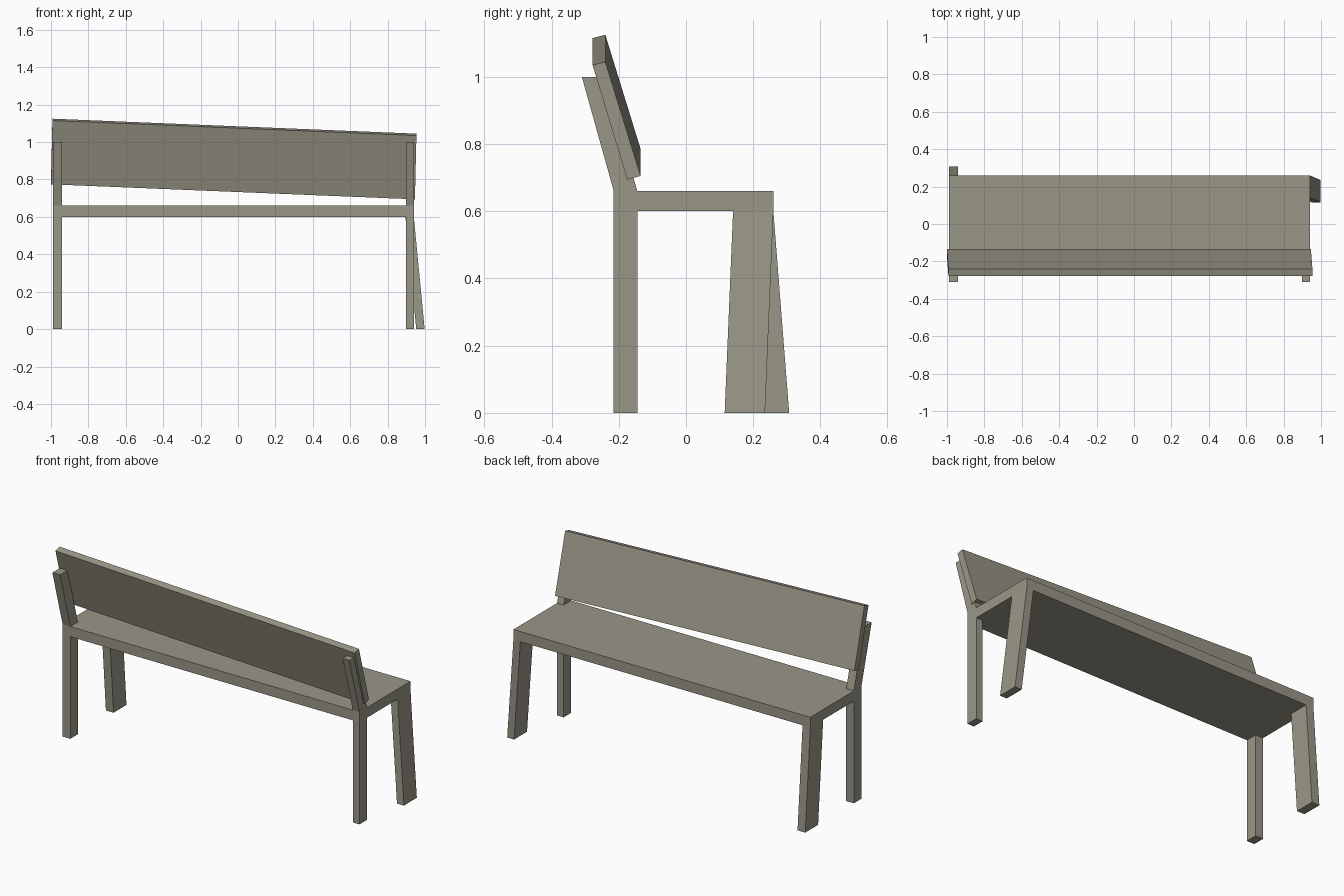
import bpy, bmesh

if "Cube" in bpy.data.objects:
    bpy.data.objects.remove(bpy.data.objects["Cube"])

mat = bpy.data.materials.new("weathered grey wood")
mat.diffuse_color = (0.32, 0.305, 0.245, 1)
mat.use_nodes = True
mat.node_tree.nodes["Principled BSDF"].inputs["Base Color"].default_value = mat.diffuse_color


def prism(name, a, b):
    """Solid between two matching four-point outlines."""
    bm = bmesh.new()
    va = [bm.verts.new(p) for p in a]
    vb = [bm.verts.new(p) for p in b]
    bm.faces.new(va)
    bm.faces.new(vb)
    for i in range(4):
        j = (i + 1) % 4
        bm.faces.new((va[i], va[j], vb[j], vb[i]))
    bmesh.ops.recalc_face_normals(bm, faces=bm.faces)
    me = bpy.data.meshes.new(name)
    bm.to_mesh(me)
    bm.free()
    me.materials.append(mat)
    ob = bpy.data.objects.new(name, me)
    bpy.context.collection.objects.link(ob)
    return ob


def rect(x0, x1, y0, y1, z):
    return [(x0, y0, z), (x1, y0, z), (x1, y1, z), (x0, y1, z)]


# Seat plank
prism("seat", rect(-0.99, 0.94, -0.215, 0.26, 0.60),
      rect(-0.99, 0.94, -0.215, 0.26, 0.66))

# Straight rear legs and the leaning posts above them
for side, x0, x1 in (("left", -0.99, -0.94), ("right", 0.897, 0.94)):
    prism("rear_leg_" + side, rect(x0, x1, -0.215, -0.145, 0),
          rect(x0, x1, -0.215, -0.145, 0.60))
    prism("back_post_" + side, rect(x0, x1, -0.215, -0.145, 0.66),
          rect(x0, x1, -0.31, -0.24, 1.0))

# Wide legs on the open side, each splayed its own way
prism("front_leg_left", rect(-0.99, -0.94, 0.187, 0.307, 0),
      rect(-0.99, -0.94, 0.14, 0.26, 0.60))
prism("front_leg_right", rect(0.953, 0.998, 0.115, 0.235, 0),
      rect(0.895, 0.94, 0.14, 0.26, 0.60))

# Tilted backrest board, sagging towards the right end
profile = [(-0.278, 1.035), (-0.24, 1.045), (-0.135, 0.705), (-0.175, 0.694)]


def board_end(x_top, x_bottom, lift):
    xs = (x_top, x_top, x_bottom, x_bottom)
    return [(x, y, z + lift) for x, (y, z) in zip(xs, profile)]


prism("backrest", board_end(-0.992, -1.0, 0.08), board_end(0.954, 0.946, 0))
